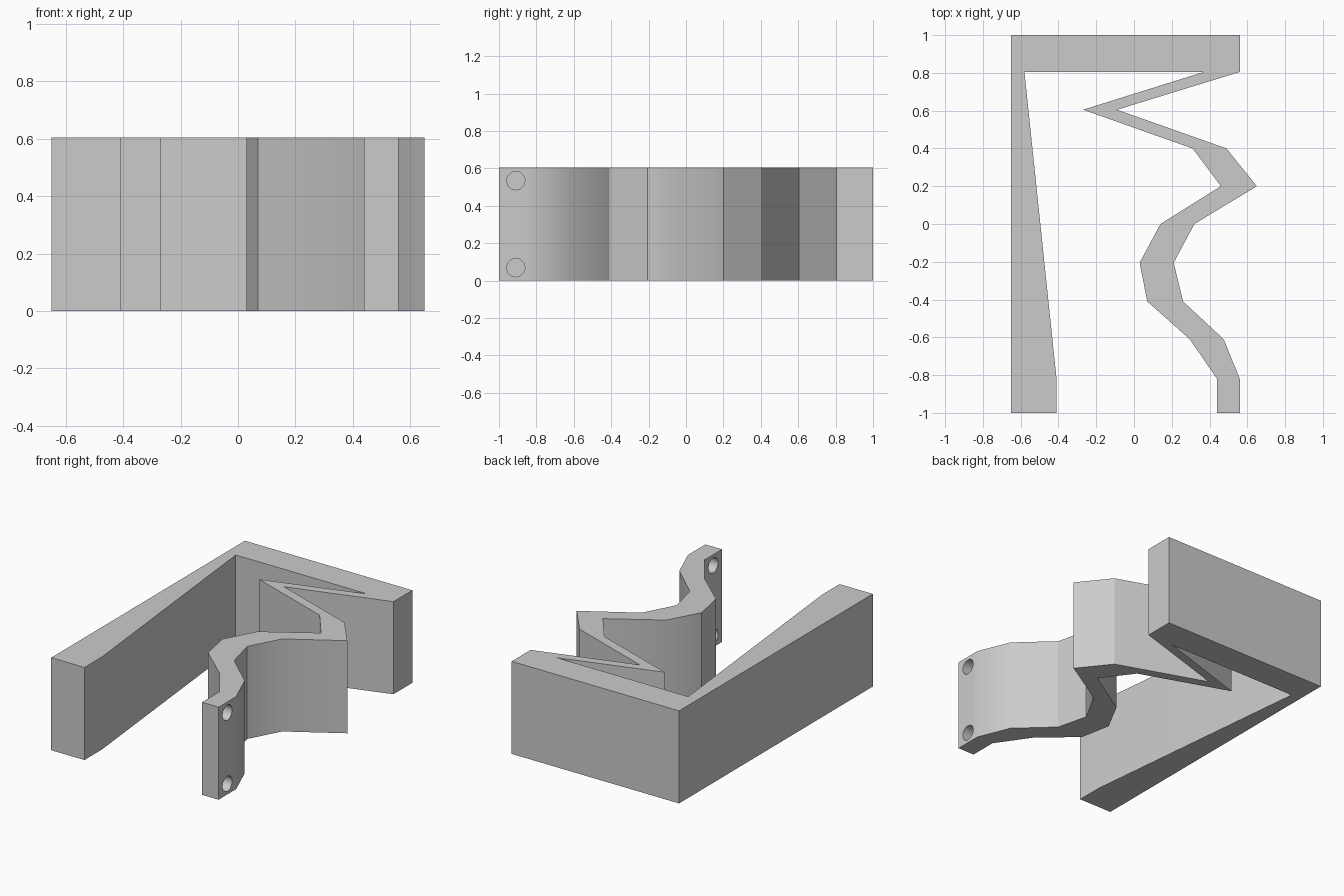
import bpy, bmesh, math

HEIGHT = 0.605

cube = bpy.data.objects.get("Cube")
if cube:
    bpy.data.objects.remove(cube, do_unlink=True)

grey = bpy.data.materials.new("plain grey")
grey.use_nodes = True
colour = (0.6, 0.6, 0.6, 1)
grey.diffuse_color = colour
grey.node_tree.nodes["Principled BSDF"].inputs["Base Color"].default_value = colour


def extrude_outline(name, outline):
    """Upright prism from a closed outline in plan."""
    bm = bmesh.new()
    face = bm.faces.new([bm.verts.new((x, y, 0)) for x, y in outline])
    ext = bmesh.ops.extrude_face_region(bm, geom=[face])
    top = [v for v in ext["geom"] if isinstance(v, bmesh.types.BMVert)]
    bmesh.ops.translate(bm, verts=top, vec=(0, 0, HEIGHT))
    bmesh.ops.recalc_face_normals(bm, faces=bm.faces)
    mesh = bpy.data.meshes.new(name)
    bm.to_mesh(mesh)
    bm.free()
    mesh.materials.append(grey)
    obj = bpy.data.objects.new(name, mesh)
    bpy.context.collection.objects.link(obj)
    return obj


# Tapered side wall, back bar and folded spring arm, in one outline
back_bar = [(-0.65, 1), (0.56, 1), (0.56, 0.805)]
arm_outer = [(-0.09, 0.605), (0.49, 0.4), (0.65, 0.2), (0.32, 0), (0.21, -0.205),
             (0.26, -0.41), (0.475, -0.61), (0.56, -0.82), (0.56, -1)]
arm_inner = [(0.44, -1), (0.44, -0.82), (0.295, -0.61), (0.07, -0.41), (0.03, -0.205),
             (0.14, 0), (0.46, 0.2), (0.31, 0.4), (-0.27, 0.605), (0.37, 0.805)]
side_wall = [(-0.58, 0.805), (-0.41, -0.82), (-0.41, -1), (-0.65, -1)]
body = extrude_outline("spring_bracket", back_bar + arm_outer + arm_inner + side_wall)

# Two screw holes through the arm tip
for i, z in enumerate((0.07, 0.535)):
    bpy.ops.mesh.primitive_cylinder_add(vertices=12, radius=0.05, depth=0.4,
                                        location=(0.5, -0.91, z),
                                        rotation=(0, math.pi / 2, 0))
    cutter = bpy.context.object
    cutter.name = f"hole_cutter_{i + 1}"
    cutter.data.materials.append(grey)
    cutter.hide_render = True
    cutter.hide_set(True)
    cut = body.modifiers.new(f"screw_hole_{i + 1}", "BOOLEAN")
    cut.operation = "DIFFERENCE"
    cut.solver = "EXACT"
    cut.object = cutter

# Apply the cuts, then remove the cutters
bpy.context.view_layer.objects.active = body
body.select_set(True)
for mod in list(body.modifiers):
    cutter = mod.object
    bpy.ops.object.modifier_apply(modifier=mod.name)
    bpy.data.objects.remove(cutter, do_unlink=True)

# Soften the gentle bends only
bpy.ops.object.shade_smooth_by_angle(angle=math.radians(31))
